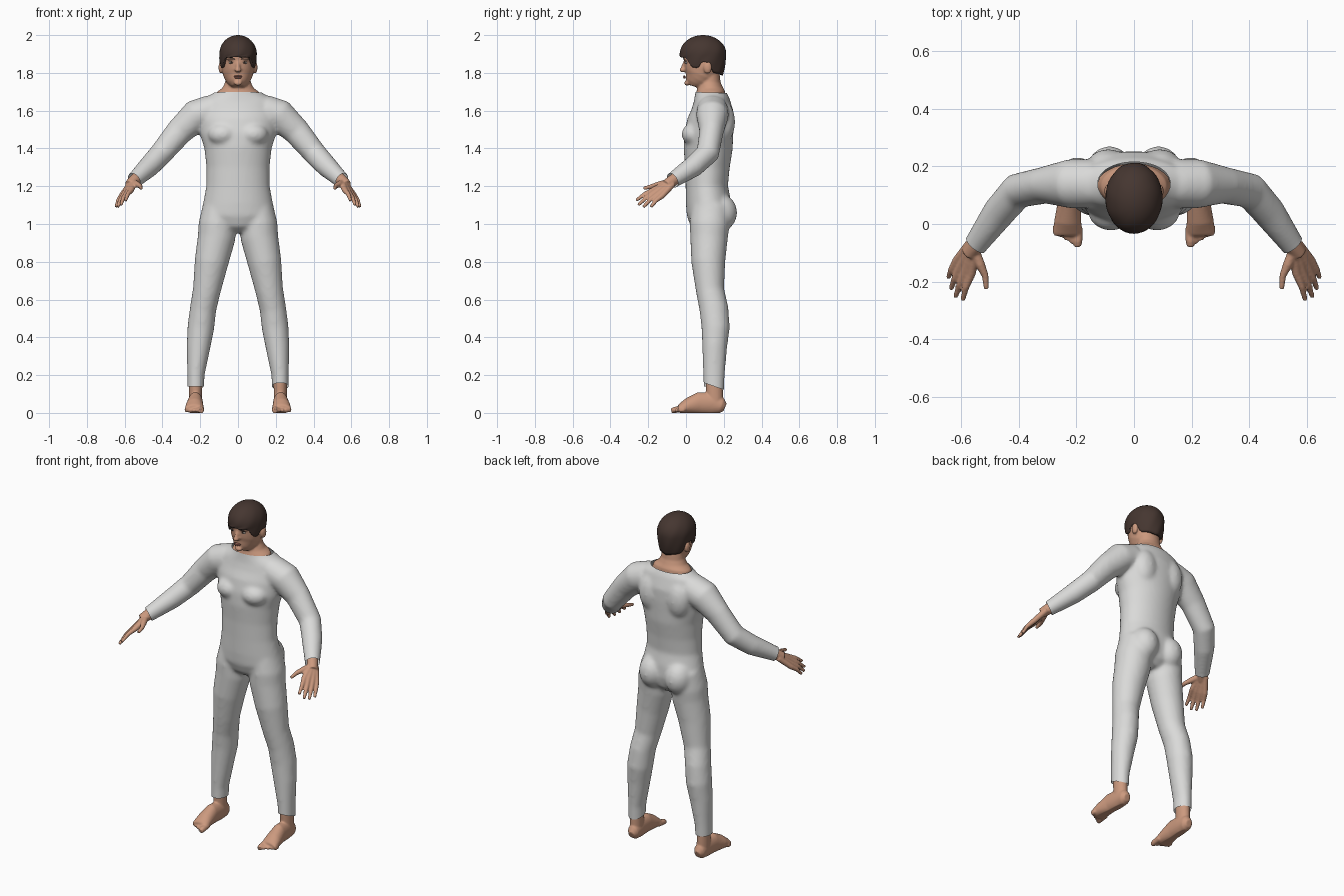
import bpy, bmesh, math
from mathutils import Vector, Matrix

cube = bpy.data.objects.get("Cube")
if cube:
    bpy.data.objects.remove(cube)


def material(name, rgb):
    m = bpy.data.materials.new(name)
    m.use_nodes = True
    m.diffuse_color = (*rgb, 1)
    m.node_tree.nodes["Principled BSDF"].inputs["Base Color"].default_value = (*rgb, 1)
    return m


SUIT = material("light grey suit", (0.7, 0.7, 0.69))
SKIN = material("tan skin", (0.6, 0.32, 0.21))
HAIR = material("dark brown hair", (0.06, 0.037, 0.03))
LIP = material("rose lips", (0.42, 0.17, 0.13))
WHITE = material("eye white", (0.6, 0.55, 0.5))
IRIS = material("dark iris", (0.04, 0.025, 0.02))


def tube(bm, rings, s=1, n=28):
    """Closed tube through rings (x, y, z, radius across, other radius), mirrored by s."""
    pts = [Vector(r[:3]) for r in rings]
    loops = []
    for i, r in enumerate(rings):
        t = (pts[min(i + 1, len(pts) - 1)] - pts[max(i - 1, 0)]).normalized()
        side = (Vector((1, 0, 0)) - t * t.x).normalized()
        other = t.cross(side)
        loop = []
        for k in range(n):
            a = math.tau * k / n
            p = pts[i] + side * math.cos(a) * r[3] + other * math.sin(a) * r[-1]
            loop.append(bm.verts.new((p.x * s, p.y, p.z)))
        loops.append(loop)
    for a, b in zip(loops, loops[1:]):
        for k in range(n):
            bm.faces.new((a[k], a[(k + 1) % n], b[(k + 1) % n], b[k]))
    bm.faces.new(loops[0])
    bm.faces.new(loops[-1])


def ball(bm, centre, radii):
    m = Matrix.Translation(centre) @ Matrix.Diagonal((*radii, 1))
    bmesh.ops.create_uvsphere(bm, u_segments=24, v_segments=14, radius=1, matrix=m)


def finish(name, bm, mat, voxel=0, smooth=0, cuts=(), floor=False):
    """Make an object; optionally fuse its parts, soften it and trim it open."""
    bmesh.ops.recalc_face_normals(bm, faces=bm.faces)
    mesh = bpy.data.meshes.new(name)
    bm.to_mesh(mesh)
    bm.free()
    ob = bpy.data.objects.new(name, mesh)
    bpy.context.collection.objects.link(ob)
    if voxel:
        rem = ob.modifiers.new("fuse", "REMESH")
        rem.mode = "VOXEL"
        rem.voxel_size = voxel
        sm = ob.modifiers.new("soften", "SMOOTH")
        sm.factor = 0.5
        sm.iterations = smooth
        graph = bpy.context.evaluated_depsgraph_get()
        fused = bpy.data.meshes.new_from_object(ob.evaluated_get(graph))
        ob.modifiers.clear()
        ob.data = fused
        fused.name = name
        bm = bmesh.new()
        bm.from_mesh(fused)
        for inside, point, normal in cuts:
            faces = [f for f in bm.faces if inside(f.calc_center_median())]
            geom = set(faces)
            for f in faces:
                geom.update(f.edges, f.verts)
            bmesh.ops.bisect_plane(bm, geom=list(geom), plane_co=point,
                                   plane_no=normal, clear_outer=True)
        if floor:
            for v in bm.verts:
                v.co.z = max(v.co.z, 0)
        bm.to_mesh(fused)
        bm.free()
    ob.data.materials.clear()
    ob.data.materials.append(mat)
    bpy.ops.object.select_all(action="DESELECT")
    ob.select_set(True)
    bpy.context.view_layer.objects.active = ob
    bpy.ops.object.shade_smooth_by_angle(angle=math.radians(50))
    return ob


# Body suit: torso, arms and legs fused, then cut open at neck, cuffs and ankles
bm = bmesh.new()
torso = [(1.75, .125, .08, .07), (1.70, .128, .118, .08), (1.66, .135, .19, .094),
         (1.60, .14, .215, .112), (1.54, .13, .212, .124), (1.47, .12, .2, .13),
         (1.40, .117, .178, .13), (1.30, .113, .167, .118), (1.20, .11, .168, .112),
         (1.12, .118, .183, .119), (1.05, .122, .197, .118), (.99, .125, .15, .1),
         (.955, .125, .08, .06)]
tube(bm, [(0, y, z, rx, ry) for z, y, rx, ry in torso], n=40)
arm = [(.14, .14, 1.6, .085), (.22, .14, 1.575, .086), (.31, .135, 1.49, .072, .064),
       (.405, .115, 1.375, .062), (.47, .04, 1.305, .057), (.545, -.065, 1.235, .043),
       (.58, -.11, 1.205, .04)]
leg = [(.10, .13, 1.1, .085, .1), (.11, .125, 1.0, .099, .106), (.113, .122, .93, .1, .1),
       (.14, .118, .8, .09, .09), (.165, .127, .65, .074, .075), (.185, .148, .55, .07, .077),
       (.197, .157, .45, .071, .075), (.209, .152, .35, .063, .066),
       (.223, .148, .2, .046, .057), (.225, .147, .09, .044, .054)]
cuts = [(lambda c: c.z > 1.66, (0, 0, 1.70), (0, 0.03, 1))]
for s in (1, -1):
    tube(bm, arm, s)
    tube(bm, leg, s)
    ball(bm, (s * .08, .042, 1.475), (.08, .065, .06))     # chest
    ball(bm, (s * .09, .2, 1.54), (.075, .06, .11))        # shoulder blade
    ball(bm, (s * .085, .178, 1.06), (.083, .093, .1))     # buttock
    cuts.append((lambda c, s=s: c.x * s > .4, (s * .55, -.072, 1.23), (s * .6, -.7, -.4)))
    tilt = -.35 if s > 0 else 0
    cuts.append((lambda c, s=s: c.z < .35 and c.x * s > 0, (s * .22, .15, .14), (0, tilt, -1)))
finish("body_suit", bm, SUIT, .01, 10, cuts)

# Head and neck with nose and ears
bm = bmesh.new()
head = [(1.975, .09, .04, .05), (1.95, .09, .07, .088), (1.90, .09, .089, .106),
        (1.86, .09, .088, .101), (1.82, .085, .085, .096), (1.79, .076, .079, .09),
        (1.765, .063, .067, .074), (1.745, .05, .051, .055), (1.728, .045, .033, .036)]
tube(bm, [(0, y, z, rx, ry) for z, y, rx, ry in head], n=36)
neck = [(1.82, .125, .06, .05), (1.75, .126, .068, .057), (1.72, .127, .083, .068),
        (1.697, .129, .114, .077), (1.65, .135, .13, .077)]
tube(bm, [(0, y, z, rx, ry) for z, y, rx, ry in neck], n=36)
tube(bm, [(0, 0, 1.868, .009), (0, -.012, 1.84, .01), (0, -.018, 1.818, .013)])
ball(bm, (0, -.016, 1.815), (.018, .019, .012))
ball(bm, (0, .005, 1.746), (.022, .014, .014))
for s in (1, -1):
    ball(bm, (s * .091, .115, 1.828), (.012, .022, .033))
    ball(bm, (s * .035, 0, 1.872), (.024, .014, .008))
finish("head", bm, SKIN, .006, 3)

# Eyes, brows and mouth
for s, side in ((1, "left"), (-1, "right")):
    for part, mat, centre, radii in (
            ("eye", WHITE, (.035, .002, 1.854), (.014, .008, .006)),
            ("iris", IRIS, (.035, -.003, 1.854), (.006, .005, .0055)),
            ("eyebrow", HAIR, (.036, -.01, 1.873), (.021, .006, .0035))):
        bm = bmesh.new()
        ball(bm, (s * centre[0], *centre[1:]), radii)
        finish(f"{side}_{part}", bm, mat)
bm = bmesh.new()
ball(bm, (0, -.009, 1.782), (.025, .007, .004))
ball(bm, (0, -.008, 1.775), (.02, .007, .005))
finish("lips", bm, LIP)

# Hair: a cap from the crown down to a hairline that varies around the head
HAIRLINE = [(0, 1.885), (.75, 1.88), (1.05, 1.83), (1.35, 1.825), (1.5, 1.858),
            (1.85, 1.855), (2.1, 1.8), (3.2, 1.785)]


def hairline(a):
    for (a0, z0), (a1, z1) in zip(HAIRLINE, HAIRLINE[1:]):
        if a <= a1:
            return z0 + (z1 - z0) * (a - a0) / (a1 - a0)


bm = bmesh.new()
N, ROWS, MID = 64, 22, 14
crown = bm.verts.new((0, .09, 2.0))
rows = []
for j in range(1, ROWS + 1):
    row = []
    for k in range(N):
        a = math.tau * k / N
        if j <= MID:
            phi = j / MID * math.pi / 2
            z, f = 1.9 + .1 * math.cos(phi), math.sin(phi)
        else:
            z = 1.9 - (1.9 - hairline(min(a, math.tau - a))) * (j - MID) / (ROWS - MID)
            f = 1 - .15 * ((1.9 - z) / .11) ** 2
        f *= 1 + .012 * math.sin(9 * a + j * .5) * j / ROWS
        row.append(bm.verts.new((.099 * f * math.sin(a), .09 - .123 * f * math.cos(a), z)))
    rows.append(row)
for k in range(N):
    m = (k + 1) % N
    bm.faces.new((crown, rows[0][k], rows[0][m]))
    for a, b in zip(rows, rows[1:]):
        bm.faces.new((a[k], b[k], b[m], a[m]))
hair = finish("hair", bm, HAIR)
solid = hair.modifiers.new("thickness", "SOLIDIFY")
solid.thickness = .018
solid.offset = -1

# Hands: each finger runs from the wrist through its knuckle to the tip
FINGERS = [((.565, -.172, 1.18), (.595, -.264, 1.125)), ((.584, -.163, 1.17), (.62, -.253, 1.1)),
           ((.602, -.147, 1.158), (.636, -.226, 1.09)), ((.616, -.127, 1.149), (.645, -.186, 1.09))]
for s, side in ((1, "left"), (-1, "right")):
    bm = bmesh.new()
    tube(bm, [(.52, -.03, 1.255, .031), (.55, -.072, 1.23, .031), (.575, -.105, 1.207, .027)], s)
    for i, (knuckle, tip) in enumerate(FINGERS):
        start = Vector((.55, -.085, 1.225)).lerp(Vector((.57, -.07, 1.212)), i / 3)
        mid = Vector(knuckle).lerp(Vector(tip), .5) + Vector((.004, -.002, .005))
        tube(bm, [(*start, .018), (*knuckle, .0155), (*mid, .0115), (*tip, .0085)], s, 16)
    tube(bm, [(.555, -.09, 1.22, .018), (.535, -.14, 1.21, .017), (.517, -.18, 1.2, .012),
              (.513, -.225, 1.188, .009)], s, 16)
    finish(f"{side}_hand", bm, SKIN, .005, 3)

# Feet with ankles and five toes
foot = [(.222, .207, .03, .02, .022), (.222, .188, .038, .034, .042), (.223, .14, .05, .037, .058),
        (.226, .07, .052, .04, .058), (.23, .01, .036, .047, .042), (.231, -.03, .022, .05, .026),
        (.231, -.04, .02, .048, .018)]
for s, side in ((1, "left"), (-1, "right")):
    bm = bmesh.new()
    tube(bm, foot, s)
    tube(bm, [(.224, .148, .22, .037, .046), (.224, .15, .13, .035, .045),
              (.224, .152, .04, .034, .044)], s)
    for i in range(5):
        x, tip, r = .196 + .019 * i, -.078 + .011 * i, .017 if i == 0 else .0115
        tube(bm, [(x, -.01, .022, r), (x, tip + .02, .016, r), (x, tip, .011, r * .8)], s, 16)
    finish(f"{side}_foot", bm, SKIN, .005, 4, floor=True)
